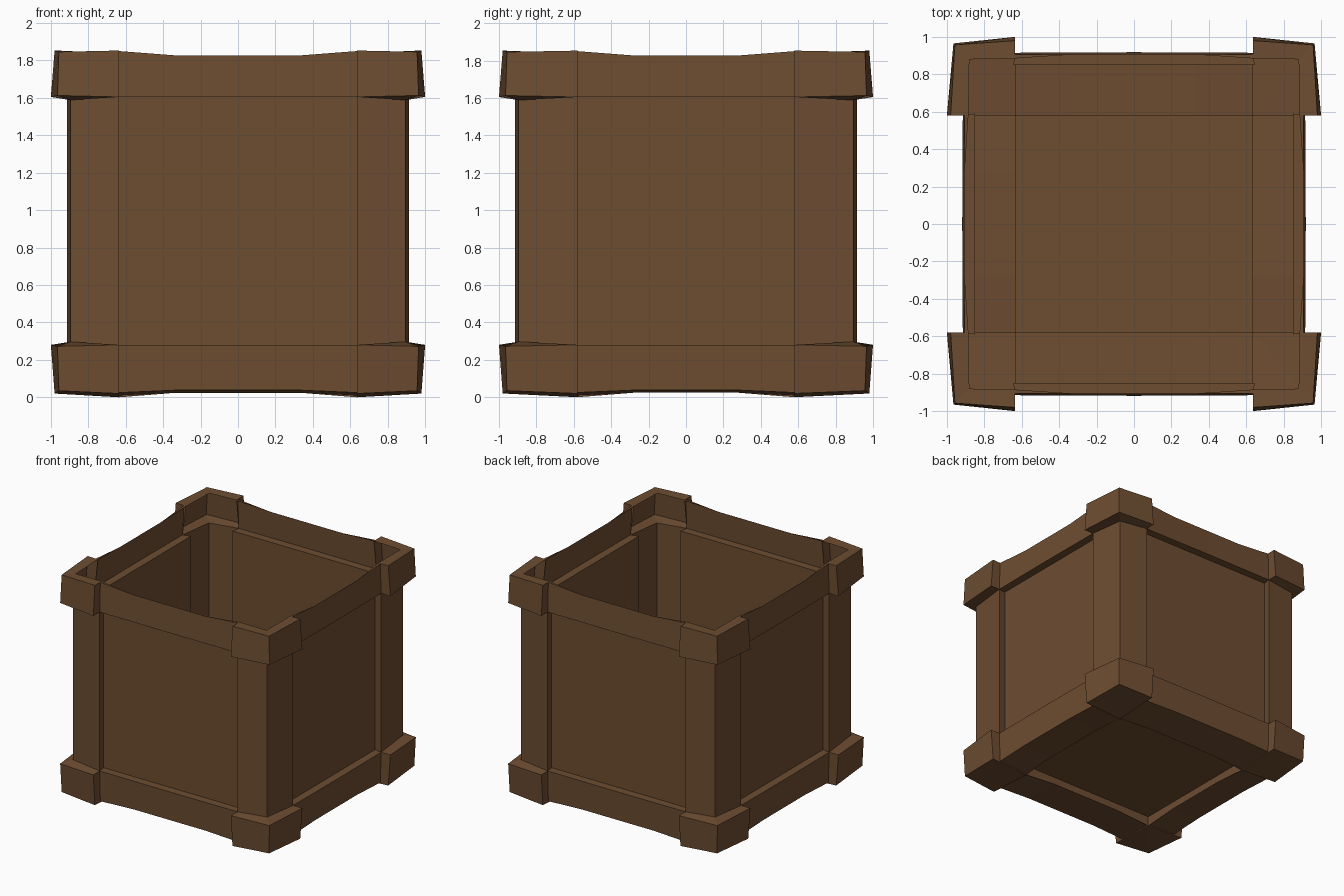
import bpy, bmesh
from mathutils import Vector

if "Cube" in bpy.data.objects:
    bpy.data.objects.remove(bpy.data.objects["Cube"])

wood = bpy.data.materials.new("brown_wood")
wood.diffuse_color = (0.155, 0.074, 0.031, 1)
wood.use_nodes = True
wood.node_tree.nodes["Principled BSDF"].inputs["Base Color"].default_value = wood.diffuse_color

EX, EY = 0.635, 0.58          # where the corner pieces begin along x and y
C, K, T = 0.895, 0.965, 0.957  # post corner, cap corner (fat end), cap corner (thin end)
Z0, Z1 = 0.28, 1.605          # panel bottom and top
PANEL, FLOOR = 0.85, 0.085    # recessed side panel and floor levels


class Part:
    """One quarter of a thin shell, mirrored over x and y."""

    def __init__(self, name):
        self.name, self.bm = name, bmesh.new()

    def face(self, pts, out, side=0):
        # pts and out are (along, outward, up); side 1 swaps x and y
        fix = (lambda p: Vector((p[1], p[0], p[2]))) if side else Vector
        f = self.bm.faces.new([self.bm.verts.new(fix(p)) for p in pts])
        f.normal_update()
        if f.normal.dot(fix(out)) < 0:
            f.normal_flip()

    def finish(self):
        bmesh.ops.remove_doubles(self.bm, verts=self.bm.verts, dist=0.0005)
        me = bpy.data.meshes.new(self.name)
        self.bm.to_mesh(me)
        self.bm.free()
        me.materials.append(wood)
        ob = bpy.data.objects.new(self.name, me)
        bpy.context.collection.objects.link(ob)
        mod = ob.modifiers.new("mirror", 'MIRROR')
        mod.use_axis = (True, True, False)
        mod.merge_threshold = 0.0005


UP, DOWN, OUT, IN_U, IN_W = (0, 0, 1), (0, 0, -1), (0, 1, 0), (-1, 0, 0), (0, -1, 0)
panels, posts, rails = Part("side_panels"), Part("corner_posts"), Part("edge_rails")
caps, floor = Part("corner_caps"), Part("floor")

for side, (e, f) in enumerate(((EX, EY), (EY, EX))):
    m, i = e - 0.3, e + 0.01
    # recessed side panel with its surrounding step
    panels.face([(0, PANEL, Z0), (i, PANEL, Z0), (i, PANEL, Z1), (0, PANEL, Z1)], OUT, side)
    panels.face([(e, .915, Z0), (i, PANEL, Z0), (i, PANEL, Z1), (e, .915, Z1)], IN_U, side)
    for z, d in ((Z0, UP), (Z1, DOWN)):
        panels.face([(0, .918, z), (e, .915, z), (i, PANEL, z), (0, PANEL, z)], d, side)

    # corner post
    posts.face([(e, .915, Z0), (C, C, .297), (C, C, 1.588), (e, .915, Z1)], OUT, side)

    # top rail, sagging in the middle, with a tapering lip
    rails.face([(0, .918, Z1), (e, .915, Z1), (e, .907, 1.85), (m, .905, 1.827),
                (0, .905, 1.827)], OUT, side)
    rails.face([(e, .907, 1.85), (e, .885, 1.85), (m, .905, 1.827)], UP, side)
    # bottom rail and the frame under the floor
    rails.face([(0, .918, Z0), (e, .915, Z0), (e, .907, .025), (m, .905, .038),
                (0, .905, .038)], OUT, side)
    rails.face([(0, .905, .038), (m, .905, .038), (m, f, .024), (0, f, .024)], DOWN, side)
    rails.face([(m, .905, .038), (e, .907, .025), (e, f, .01), (m, f, .024)], DOWN, side)
    # step up to the recessed floor
    floor.face([(0, f, .024), (m, f, .024), (e, f, .0), (e, f, FLOOR), (0, f, FLOOR)], IN_W, side)

    # corner caps: outer face, inner ledge and end wall, top and bottom
    caps.face([(e, 1, Z1), (K, K, 1.613), (T, T, 1.846), (e, .98, 1.853)], OUT, side)
    caps.face([(e, 1, Z1), (K, K, 1.613), (C, C, 1.588), (e, .915, Z1)], DOWN, side)
    caps.face([(e, .98, 1.853), (T, T, 1.846), (.88, .88, 1.846), (e, .885, 1.85)], UP, side)
    caps.face([(e, 1, Z1), (e, .98, 1.853), (e, .885, 1.85), (e, .915, Z1)], IN_U, side)
    caps.face([(e, 1, Z0), (K, K, .272), (T, T, .035), (e, .98, .02)], OUT, side)
    caps.face([(e, 1, Z0), (K, K, .272), (C, C, .297), (e, .915, Z0)], UP, side)
    caps.face([(e, 1, Z0), (e, .98, .02), (e, f, 0), (e, f, .01), (e, .907, .025),
               (e, .915, Z0)], IN_U, side)

# sloping underside of the bottom caps
caps.face([(EX, .98, .02), (T, T, .035), (EX, EY, 0)], DOWN)
caps.face([(T, T, .035), (.98, EY, .02), (EX, EY, 0)], DOWN)
# floor board
floor.face([(0, 0, FLOOR), (EX, 0, FLOOR), (EX, EY, FLOOR), (0, EY, FLOOR)], DOWN)

for part in (panels, posts, rails, caps, floor):
    part.finish()
